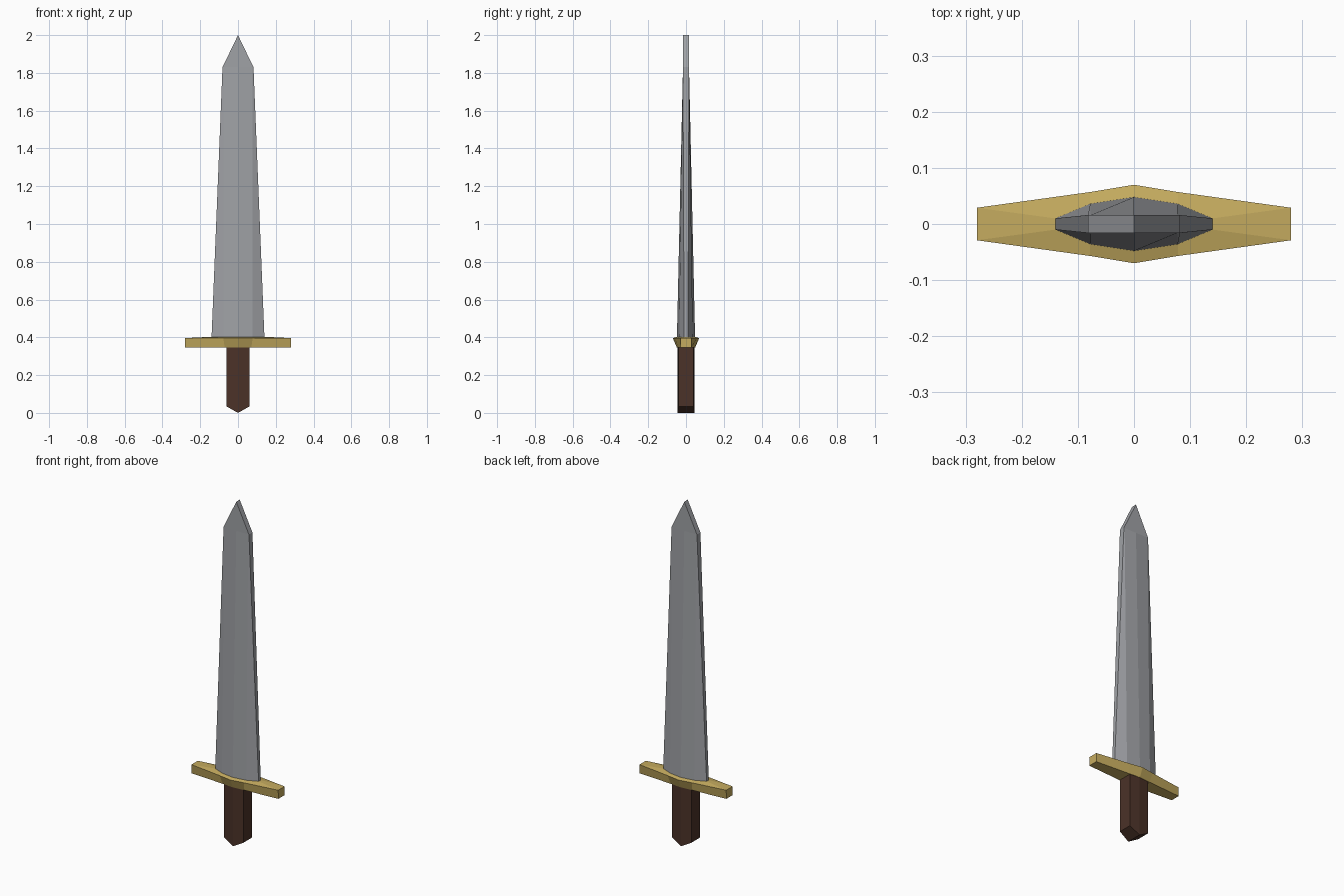
import bpy, bmesh

cube = bpy.data.objects.get("Cube")
if cube:
    bpy.data.objects.remove(cube, do_unlink=True)


def material(name, color):
    m = bpy.data.materials.new(name)
    m.use_nodes = True
    m.diffuse_color = (*color, 1)
    m.node_tree.nodes["Principled BSDF"].inputs["Base Color"].default_value = (*color, 1)
    return m


def outline(quarter, z):
    """Mirror a quarter outline (end, middle, centre) into a closed ring at height z."""
    back = [(x, y) for x, y in quarter] + [(-x, y) for x, y in quarter[-2::-1]]
    front = [(x, -y) for x, y in back[::-1]]
    heights = z if isinstance(z, (list, tuple)) else [z] * len(quarter)
    zs = list(heights) + list(heights[-2::-1])
    return [(x, y, h) for (x, y), h in zip(back + front, zs + zs[::-1])]


def loft(name, rings, mat):
    """Skin consecutive rings, cap both ends and weld collapsed points."""
    bm = bmesh.new()
    loops = [[bm.verts.new(p) for p in ring] for ring in rings]
    n = len(loops[0])
    for a, b in zip(loops, loops[1:]):
        for i in range(n):
            j = (i + 1) % n
            bm.faces.new((a[i], a[j], b[j], b[i]))
    # Caps are split into strips across the thickness so they can be ridged
    for ring in (loops[0], loops[-1]):
        for i in range(n // 2 - 1):
            bm.faces.new((ring[i], ring[i + 1], ring[n - 2 - i], ring[n - 1 - i]))
    bmesh.ops.remove_doubles(bm, verts=bm.verts, dist=0.0005)
    bmesh.ops.recalc_face_normals(bm, faces=bm.faces)
    mesh = bpy.data.meshes.new(name)
    bm.to_mesh(mesh)
    bm.free()
    mesh.materials.append(mat)
    obj = bpy.data.objects.new(name, mesh)
    bpy.context.collection.objects.link(obj)
    return obj


steel = material("steel grey", (0.35, 0.36, 0.38))
brass = material("dull brass", (0.56, 0.41, 0.115))
wood = material("dark wood", (0.07, 0.032, 0.021))

# Blade: faceted section tapering to a chisel-like point
blade_base = [(0.14, 0.01), (0.078, 0.036), (0, 0.048)]
loft("blade", [
    outline(blade_base, 0.4),
    outline([(0.082, 0.016), (0.077, 0.016), (0, 0.016)], 1.83),
    outline([(0, 0.016)] * 3, 2.0),
], steel)

# Crossguard: narrow underside, wide rim, slightly raised seat for the blade
loft("crossguard", [
    outline([(0.28, 0.028), (0.07, 0.042), (0, 0.048)], 0.345),
    outline([(0.28, 0.029), (0.078, 0.057), (0, 0.07)], 0.396),
    outline(blade_base, 0.403),
], brass)

# Grip: slim six-sided bar with a ridged lower end
grip = [(0.062, 0.04), (0.031, 0.043), (0, 0.046)]
loft("grip", [outline(grip, [0.035, 0.0175, 0]), outline(grip, 0.35)], wood)
